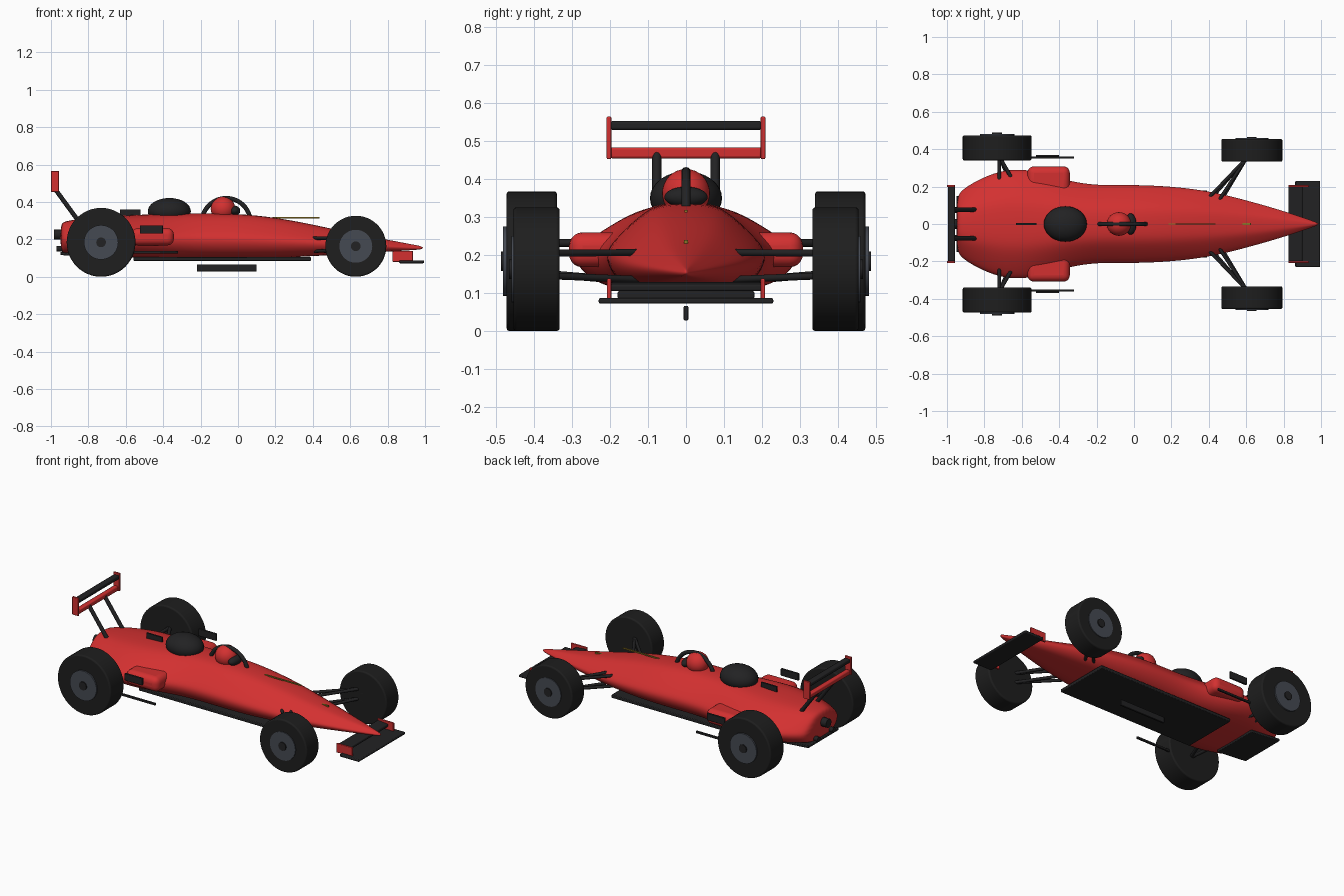
import bpy, bmesh, math
from mathutils import Vector

if "Cube" in bpy.data.objects:
    bpy.data.objects.remove(bpy.data.objects["Cube"])


def mat(name, r, g, b):
    m = bpy.data.materials.new(name)
    m.diffuse_color = (r, g, b, 1)
    m.use_nodes = True
    m.node_tree.nodes["Principled BSDF"].inputs["Base Color"].default_value = m.diffuse_color
    return m


RED = mat("red_paint", 0.65, 0.03, 0.03)
BLACK = mat("black_carbon", 0.016, 0.016, 0.017)
TYRE = mat("tyre_rubber", 0.013, 0.013, 0.013)
RIM = mat("grey_rim", 0.06, 0.068, 0.085)
GOLD = mat("gold_trim", 0.28, 0.19, 0.02)


def finish(ob, name, m, smooth=True):
    ob.name = name
    ob.data.materials.append(m)
    if smooth:
        bpy.ops.object.select_all(action='DESELECT')
        ob.select_set(True)
        bpy.context.view_layer.objects.active = ob
        bpy.ops.object.shade_smooth_by_angle(angle=math.radians(40))
    return ob


def bevel(ob, width, segs=2):
    b = ob.modifiers.new("bevel", 'BEVEL')
    b.width = width
    b.segments = segs


def box(name, m, x, y, z, bev=0.0, segs=2, tilt=0.0):
    """Box from (min, max) ranges on each axis."""
    bpy.ops.mesh.primitive_cube_add(size=1)
    ob = bpy.context.object
    size = [r[1] - r[0] for r in (x, y, z)]
    for v in ob.data.vertices:
        v.co = [c * s for c, s in zip(v.co, size)]
    ob.location = [(r[0] + r[1]) / 2 for r in (x, y, z)]
    ob.rotation_euler = (0, tilt, 0)
    if bev:
        bevel(ob, bev, segs)
    return finish(ob, name, m, bev > 0)


def rod(name, m, a, b, r, verts=12, bev=0.0):
    """Cylinder between two points."""
    a, b = Vector(a), Vector(b)
    bpy.ops.mesh.primitive_cylinder_add(vertices=verts, radius=r, depth=(b - a).length,
                                        location=(a + b) / 2)
    ob = bpy.context.object
    ob.rotation_euler = (b - a).to_track_quat('Z', 'Y').to_euler()
    if bev:
        bevel(ob, bev, 3)
    return finish(ob, name, m)


def ball(name, m, loc, radii):
    bpy.ops.mesh.primitive_uv_sphere_add(segments=32, ring_count=16, radius=1, location=loc)
    ob = bpy.context.object
    for v in ob.data.vertices:
        v.co = [c * s for c, s in zip(v.co, radii)]
    return finish(ob, name, m)


# Body shell: lofted sections (x, half width, bottom z, top z)
stations = [(-0.95, 0.14, 0.13, 0.285), (-0.925, 0.18, 0.125, 0.297), (-0.84, 0.235, 0.115, 0.312),
            (-0.72, 0.285, 0.11, 0.322), (-0.61, 0.296, 0.105, 0.328), (-0.5, 0.278, 0.10, 0.333),
            (-0.35, 0.23, 0.10, 0.338), (-0.2, 0.206, 0.10, 0.34), (0.0, 0.211, 0.10, 0.338),
            (0.2, 0.202, 0.10, 0.318), (0.4, 0.178, 0.11, 0.28), (0.6, 0.128, 0.122, 0.235),
            (0.8, 0.07, 0.135, 0.198), (0.93, 0.026, 0.142, 0.173), (0.99, 0.004, 0.147, 0.162)]
half = [(0, 1), (0.25, 0.98), (0.46, 0.88), (0.7, 0.53), (0.9, 0.18), (1.02, -0.1),
        (0.97, -0.48), (0.78, -0.85), (0.5, -1), (0, -1)]
section = half + [(-y, z) for y, z in half[-2:0:-1]]
bm = bmesh.new()
rings = []
for x, w, lo, hi in stations:
    c, h = (lo + hi) / 2, (hi - lo) / 2
    rings.append([bm.verts.new((x, y * w, c + z * h)) for y, z in section])
n = len(section)
for r0, r1 in zip(rings, rings[1:]):
    for i in range(n):
        j = (i + 1) % n
        bm.faces.new((r0[i], r0[j], r1[j], r1[i]))
bm.faces.new(rings[0])
bm.faces.new(rings[-1])
bmesh.ops.recalc_face_normals(bm, faces=bm.faces)
for f in bm.faces:
    f.smooth = True
me = bpy.data.meshes.new("body_shell")
bm.to_mesh(me)
bm.free()
body = bpy.data.objects.new("body_shell", me)
bpy.context.collection.objects.link(body)
me.materials.append(RED)
sub = body.modifiers.new("subdivision", 'SUBSURF')
sub.levels = sub.render_levels = 2

# Floor, skid plate and diffuser
box("floor", BLACK, (-0.56, 0.39), (-0.18, 0.18), (0.085, 0.105), 0.004)
box("skid_plate", BLACK, (-0.22, 0.1), (-0.006, 0.006), (0.028, 0.066), 0.003)
box("diffuser", BLACK, (-0.95, -0.74), (-0.15, 0.15), (0.108, 0.124), 0.004, tilt=0.08)

# Engine cover, cockpit and trim on the centre line
ball("air_intake", BLACK, (-0.367, 0, 0.35), (0.115, 0.095, 0.071))
ball("helmet", RED, (-0.08, 0, 0.363), (0.066, 0.063, 0.064))
ball("visor", BLACK, (-0.018, 0, 0.353), (0.03, 0.057, 0.027))
bpy.ops.mesh.primitive_torus_add(major_segments=48, minor_segments=12, major_radius=0.13,
                                 minor_radius=0.012, location=(-0.063, 0, 0.29),
                                 rotation=(math.pi / 2, 0, 0))
finish(bpy.context.object, "roll_hoop", BLACK)
box("rear_fin", BLACK, (-0.63, -0.52), (-0.005, 0.005), (0.315, 0.36))
box("long_trim", GOLD, (0.185, 0.435), (-0.004, 0.004), (0.312, 0.319))
box("nose_trim", GOLD, (0.575, 0.625), (-0.005, 0.005), (0.226, 0.24))

# Gearbox and rear light bar
rod("gearbox", BLACK, (-0.985, 0, 0.225), (-0.9, 0, 0.225), 0.027, 20)

# Front wing
box("front_wing", BLACK, (0.862, 0.995), (-0.23, 0.23), (0.072, 0.087), 0.005)
box("front_flap", BLACK, (0.825, 0.9), (-0.2, 0.2), (0.108, 0.126), 0.005, tilt=0.1)

# Rear wing
box("rear_wing_lower", RED, (-0.995, -0.965), (-0.2, 0.2), (0.455, 0.484), 0.006)
box("rear_wing_upper", BLACK, (-0.995, -0.957), (-0.2, 0.2), (0.53, 0.553), 0.006)

wheels = [("front", 0.63, 0.163, 0.333, 0.455, 0.088, 0.46),
          ("rear", -0.732, 0.184, 0.34, 0.473, 0.092, 0.482)]

for s, side in ((1, "left"), (-1, "right")):
    def span(a, b):
        return (min(s * a, s * b), max(s * a, s * b))

    # Wheels
    for end, x, r, y0, y1, rim, y2 in wheels:
        rod(f"{end}_tyre_{side}", TYRE, (x, s * y0, r), (x, s * y1, r), r, 48, 0.008)
        rod(f"{end}_rim_{side}", RIM, (x, s * (y0 + 0.03), r), (x, s * y2, r), rim, 36)
        rod(f"{end}_hub_{side}", BLACK, (x, s * y0, r), (x, s * (y2 + 0.006), r), 0.026, 20)

    # Suspension arms
    for i, x in enumerate((0.38, 0.45)):
        rod(f"front_upper_arm_{side}_{i}", BLACK, (x, s * 0.12, 0.207), (0.6, s * 0.35, 0.205), 0.009)
        rod(f"front_lower_arm_{side}_{i}", BLACK, (x, s * 0.1, 0.135), (0.6, s * 0.35, 0.145), 0.009)
    for i, x in enumerate((-0.72, -0.64)):
        rod(f"rear_upper_arm_{side}_{i}", BLACK, (x, s * 0.22, 0.232), (-0.72, s * 0.36, 0.232), 0.01)
        rod(f"rear_lower_arm_{side}_{i}", BLACK, (x, s * 0.18, 0.135), (-0.72, s * 0.36, 0.15), 0.01)

    # Side pod, side plate and low side bar
    box(f"side_pod_{side}", RED, (-0.57, -0.343), span(0.16, 0.308), (0.168, 0.26), 0.035, 5)
    box(f"side_plate_{side}", BLACK, (-0.525, -0.402), span(0.358, 0.37), (0.23, 0.275), 0.003)
    box(f"side_bar_{side}", BLACK, (-0.62, -0.32), span(0.35, 0.362), (0.124, 0.138), 0.003)

    # Exhaust pipes
    rod(f"exhaust_{side}", BLACK, (-0.97, s * 0.075, 0.15), (-0.86, s * 0.075, 0.15), 0.015, 16)

    # Wing end plates and struts
    box(f"front_end_plate_{side}", RED, (0.825, 0.935), span(0.197, 0.208), (0.08, 0.138), 0.003)
    box(f"rear_end_plate_{side}", RED, (-1.0, -0.957), span(0.197, 0.209), (0.453, 0.565), 0.003)
    rod(f"rear_wing_strut_{side}", BLACK, (-0.975, s * 0.077, 0.465), (-0.84, s * 0.077, 0.28), 0.012)
